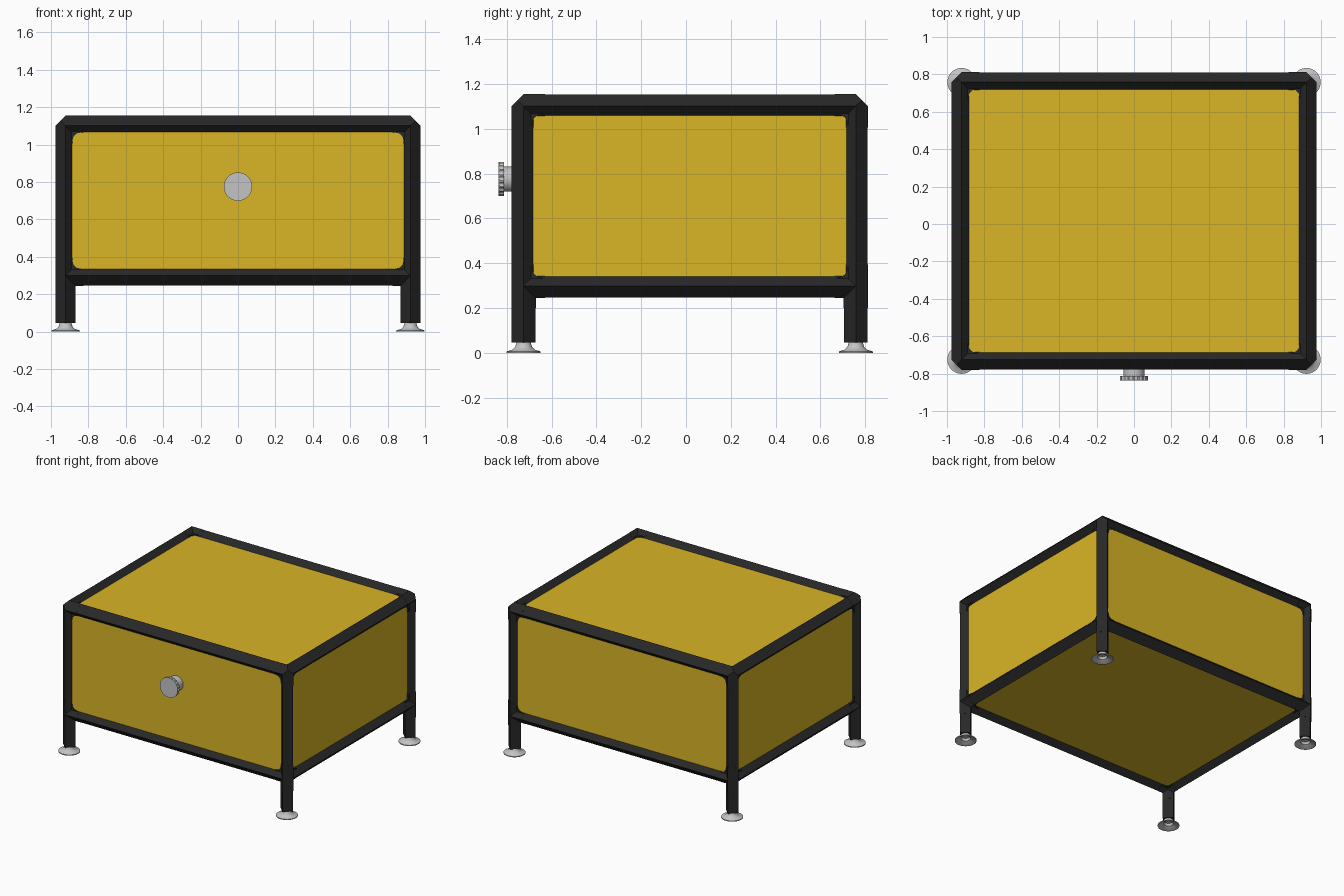
import bpy, bmesh, math
from mathutils import Vector

cube = bpy.data.objects.get("Cube")
if cube:
    bpy.data.objects.remove(cube, do_unlink=True)


def material(name, rgb, rough=0.6):
    m = bpy.data.materials.new(name)
    m.use_nodes = True
    color = (*rgb, 1)
    m.diffuse_color = color
    node = m.node_tree.nodes["Principled BSDF"]
    node.inputs["Base Color"].default_value = color
    node.inputs["Roughness"].default_value = rough
    return m


YELLOW = material("panel yellow", (0.7, 0.46, 0.019))
BLACK = material("frame black", (0.021, 0.021, 0.021))
GREY = material("fitting grey", (0.55, 0.55, 0.55))

R = 0.053                                  # half diagonal of the frame bars
MID = Vector((0, 0.0165, 0.7))             # centre of the cabinet
HALF = Vector((0.922, 0.7415, 0.401))      # half distance between bar axes
AXES = [Vector((1, 0, 0)), Vector((0, 1, 0)), Vector((0, 0, 1))]
SIGNS = (-1, 1)


def finish(name, bm, mat, smooth=False):
    bmesh.ops.recalc_face_normals(bm, faces=bm.faces)
    mesh = bpy.data.meshes.new(name)
    bm.to_mesh(mesh)
    bm.free()
    mesh.materials.append(mat)
    ob = bpy.data.objects.new(name, mesh)
    bpy.context.collection.objects.link(ob)
    if smooth:
        bpy.ops.object.select_all(action='DESELECT')
        ob.select_set(True)
        bpy.context.view_layer.objects.active = ob
        bpy.ops.object.shade_smooth_by_angle(angle=math.radians(35))
    return ob


def loft(bm, a, b, u, v, profile):
    """Sweep a closed profile in the u, v plane from point a to point b."""
    rings = [[bm.verts.new(p + u * x + v * y) for x, y in profile] for p in (a, b)]
    n = len(profile)
    for i in range(n):
        j = (i + 1) % n
        bm.faces.new((rings[0][i], rings[0][j], rings[1][j], rings[1][i]))
    for ring in rings:
        bm.faces.new(ring)


def diamond(r):
    """Bar section: a square standing on its corner."""
    return [(r, 0), (0, r), (-r, 0), (0, -r)]


def revolve(name, profile, mat, location):
    bm = bmesh.new()
    pts = [bm.verts.new((r, 0, z)) for r, z in profile]
    edges = [bm.edges.new(pair) for pair in zip(pts, pts[1:])]
    bmesh.ops.spin(bm, geom=pts + edges, cent=(0, 0, 0), axis=(0, 0, 1),
                   angle=math.tau, steps=40)
    bmesh.ops.remove_doubles(bm, verts=bm.verts, dist=1e-5)
    finish(name, bm, mat, smooth=True).location = location


def corner_point(s):
    return MID + Vector([h * k for h, k in zip(HALF, s)])


# Frame bars; the posts run down to form the legs
for axis, name in enumerate(("cross_bar", "side_bar", "post")):
    i, j = [k for k in range(3) if k != axis]
    for si in SIGNS:
        for sj in SIGNS:
            s = [0, 0, 0]
            s[i], s[j] = si, sj
            c = corner_point(s)
            a, b = c - AXES[axis] * HALF[axis], c + AXES[axis] * HALF[axis]
            if axis == 2:
                a.z = 0.045
            bm = bmesh.new()
            loft(bm, a, b, AXES[i], AXES[j], diamond(R))
            finish(name, bm, BLACK)

# Fillet web between two arms of a connector
WEB = [(-0.015, -0.015), (-0.085, -0.015), (-0.085, -0.036), (-0.06, -0.042),
       (-0.05, -0.05), (-0.042, -0.06), (-0.036, -0.085), (-0.015, -0.085)]

# Corner connectors: faceted core, three sleeves, a web in each plane
r = R * 1.025
for sx in SIGNS:
    for sy in SIGNS:
        for sz in SIGNS:
            s = (sx, sy, sz)
            c = corner_point(s)
            out = [AXES[k] * s[k] for k in range(3)]
            bm = bmesh.new()
            core = [c + a * r * k for a in AXES for k in SIGNS]
            core += [c + Vector((x, y, z)) * r / 2
                     for x in SIGNS for y in SIGNS for z in SIGNS]
            bmesh.ops.convex_hull(bm, input=[bm.verts.new(p) for p in core])
            for k in range(3):
                i, j = [m for m in range(3) if m != k]
                start = c.copy()
                if k == 2 and sz < 0:
                    start.z = 0.2
                loft(bm, start, c - out[k] * 0.095, out[i], out[j], diamond(r))
                loft(bm, c - out[k] * 0.022, c + out[k] * 0.022, out[i], out[j], WEB)
            finish("corner_connector", bm, BLACK)

# Panels set into the frame
PANELS = (("left_panel", 0, 1, 0.011), ("right_panel", 0, -1, 0.011),
          ("back_panel", 1, 1, 0.017), ("front_panel", 1, -1, 0.018),
          ("top_panel", 2, 1, 0.014), ("bottom_panel", 2, -1, 0.014))
for name, axis, sign, depth in PANELS:
    i, j = [k for k in range(3) if k != axis]
    w, h = HALF[i] - 0.02, HALF[j] - 0.02
    face = MID + AXES[axis] * sign * (HALF[axis] + depth)
    bm = bmesh.new()
    loft(bm, face, face - AXES[axis] * sign * 0.02, AXES[i], AXES[j],
         [(-w, -h), (w, -h), (w, h), (-w, h)])
    finish(name, bm, YELLOW)

# Levelling feet, hollow underneath
FOOT = [(0, 0.035), (0.026, 0.035), (0.034, 0.018), (0.065, 0.002), (0.076, 0),
        (0.076, 0.006), (0.05, 0.014), (0.037, 0.027), (0.032, 0.045), (0.03, 0.06),
        (0, 0.06)]
for sx in SIGNS:
    for sy in SIGNS:
        c = corner_point((sx, sy, 0))
        revolve("levelling_foot", FOOT, GREY, (c.x, c.y, 0))


# Front knob: neck, ribbed grip and flat cap
def knob_disc(name, y_back, y_front, radius, groove=0.0, sides=72):
    ring = []
    for t in range(sides):
        a, rad = math.tau * t / sides, radius - (groove if t % 4 < 2 else 0)
        ring.append((math.cos(a) * rad, math.sin(a) * rad))
    bm = bmesh.new()
    loft(bm, Vector((0, y_back, 0.775)), Vector((0, y_front, 0.775)),
         AXES[0], AXES[2], ring)
    finish(name, bm, GREY)


knob_disc("knob_neck", -0.74, -0.82, 0.056)
knob_disc("knob_grip", -0.812, -0.834, 0.076, groove=0.005)
knob_disc("knob_cap", -0.833, -0.838, 0.076)
